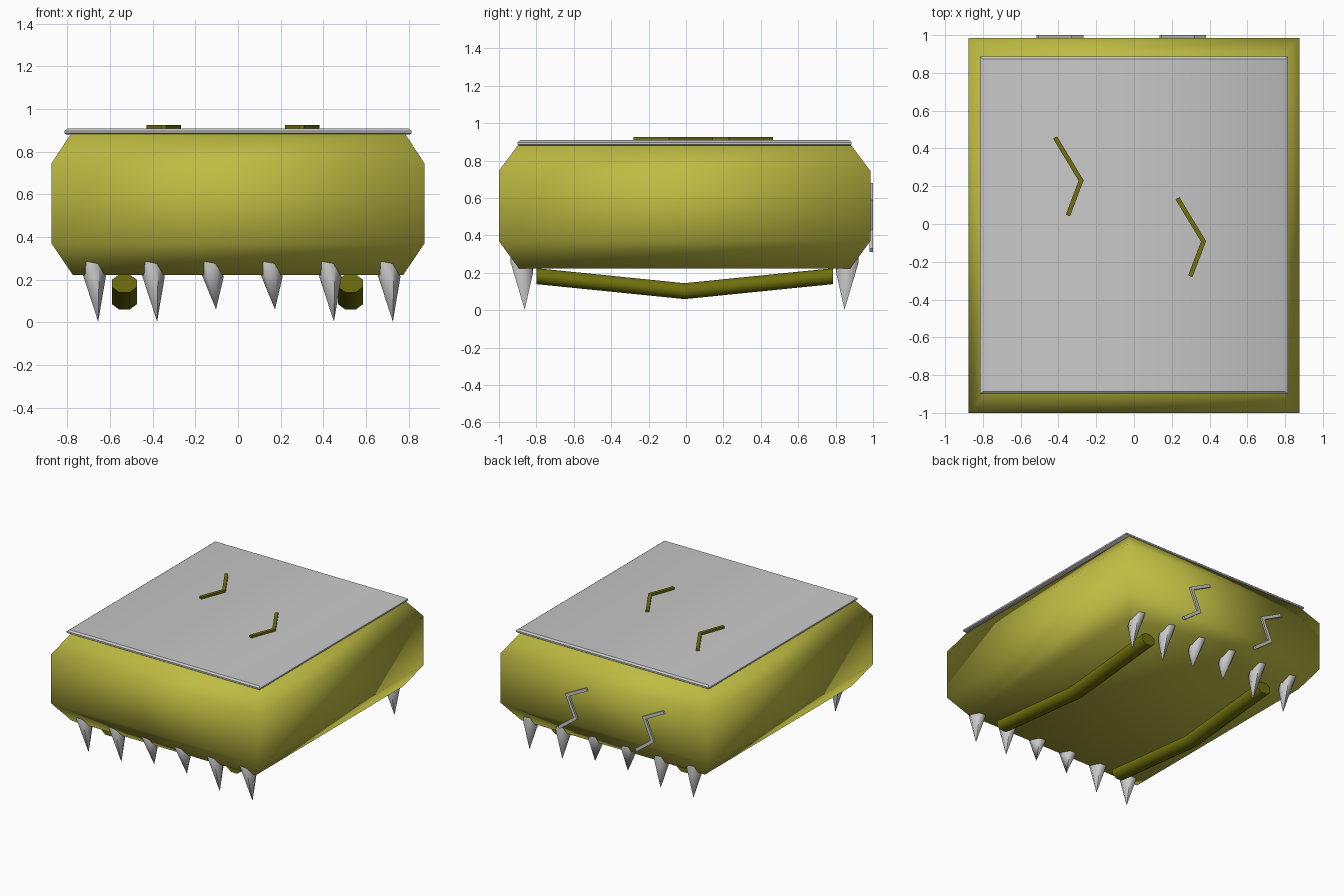
import bpy, bmesh, math
from mathutils import Vector

if "Cube" in bpy.data.objects:
    bpy.data.objects.remove(bpy.data.objects["Cube"])

CY = -0.0075  # body centre along y


def material(name, rgb):
    m = bpy.data.materials.new(name)
    m.diffuse_color = (*rgb, 1)
    m.use_nodes = True
    m.node_tree.nodes["Principled BSDF"].inputs["Base Color"].default_value = m.diffuse_color
    return m


YELLOW = material("olive yellow", (0.52, 0.50, 0.055))
DARK = material("dark olive", (0.16, 0.16, 0.004))
GREY = material("light grey", (0.58, 0.58, 0.58))


def finish(name, bm, mat, smooth=None):
    bmesh.ops.recalc_face_normals(bm, faces=bm.faces)
    me = bpy.data.meshes.new(name)
    bm.to_mesh(me)
    bm.free()
    me.materials.append(mat)
    ob = bpy.data.objects.new(name, me)
    bpy.context.collection.objects.link(ob)
    if smooth:
        bpy.ops.object.select_all(action='DESELECT')
        ob.select_set(True)
        bpy.context.view_layer.objects.active = ob
        bpy.ops.object.shade_smooth_by_angle(angle=math.radians(smooth))
    return ob


def loft(bm, rings):
    """Skin a list of equal-length point rings and cap both ends."""
    vs = [[bm.verts.new(p) for p in r] for r in rings]
    n = len(vs[0])
    for a, b in zip(vs, vs[1:]):
        for i in range(n):
            j = (i + 1) % n
            bm.faces.new((a[i], a[j], b[j], b[i]))
    bm.faces.new(vs[0])
    bm.faces.new(vs[-1])


def rect(x, y, z):
    return [(-x, CY - y, z), (x, CY - y, z), (x, CY + y, z), (-x, CY + y, z)]


def strip(name, pts, width, lift, mat):
    """Flat mitred ribbon along 2D pts; lift(u, v, k) gives 3D, k = 0 or 1."""
    pts = [Vector(p) for p in pts]
    bm = bmesh.new()
    rings = []
    for i, p in enumerate(pts):
        d0 = (p - pts[max(i - 1, 0)]).normalized()
        d1 = (pts[min(i + 1, len(pts) - 1)] - p).normalized()
        t = (d0 + d1).normalized()
        n = Vector((-t.y, t.x))
        n *= width / 2 / max(0.5, abs(t.dot(d1 if d1.length else d0)))
        a, b = p + n, p - n
        rings.append([lift(*a, 0), lift(*b, 0), lift(*b, 1), lift(*a, 1)])
    loft(bm, rings)
    finish(name, bm, mat)


# Body: chamfered block, smooth all over
bm = bmesh.new()
loft(bm, [rect(0.775, 0.885, 0.222), rect(0.875, 0.993, 0.37),
          rect(0.875, 0.993, 0.745), rect(0.78, 0.885, 0.89)])
finish("body", bm, YELLOW, 180)

# Top plate with softened edges
bm = bmesh.new()
loft(bm, [rect(0.805, 0.885, 0.881), rect(0.815, 0.893, 0.887),
          rect(0.815, 0.893, 0.898), rect(0.80, 0.88, 0.909)])
finish("top_plate", bm, GREY, 40)

# Bent marks on the top plate
for k, (dx, dy) in enumerate([(0, 0), (0.648, -0.322)]):
    pts = [(-0.418 + dx, 0.458 + dy), (-0.28 + dx, 0.23 + dy), (-0.35 + dx, 0.045 + dy)]
    strip(f"top_mark_{k + 1}", pts, 0.024,
          lambda u, v, s: (u, v, 0.905 + 0.02 * s), DARK)

# Zigzag marks on the back
for k, dx in enumerate([0, -0.65]):
    pts = [(0.14 + dx, 0.67), (0.305 + dx, 0.585), (0.235 + dx, 0.425), (0.375 + dx, 0.32)]
    strip(f"back_mark_{k + 1}", pts, 0.024,
          lambda u, v, s: (u, 0.982 + 0.018 * s, v), GREY)

# Runners underneath: shallow V-shaped bars
for name, x in (("left_runner", -0.533), ("right_runner", 0.528)):
    bm = bmesh.new()
    rings = []
    for y, z in ((-0.793, 0.182), (0, 0.102), (0.793, 0.182)):
        ring = []
        for i in range(8):
            a = math.tau * (i + 0.5) / 8
            ring.append((x + 0.063 * math.cos(a), CY + y, z + 0.046 * math.sin(a)))
        rings.append(ring)
    loft(bm, rings)
    finish(name, bm, DARK, 60)

# Teeth: slightly slanted spikes rooted in the lower slope, front and back
for side, sy in (("front", -1), ("back", 1)):
    for k in range(6):
        x = -0.683 + 0.2765 * k
        tip_z = 0.06 if k in (2, 3) else 0.003
        bm = bmesh.new()
        ring = []
        for i in range(6):
            a = math.tau * i / 6
            c, s = math.cos(a), math.sin(a)
            ring.append(bm.verts.new((x + 0.063 * c, CY + sy * (0.87 + 0.07 * s),
                                      0.247 - 0.032 * c + 0.03 * s)))
        tip = bm.verts.new((x + 0.027, CY + sy * 0.855, tip_z))
        root = bm.verts.new((x - 0.02, CY + sy * 0.87, 0.42))
        for i in range(6):
            j = (i + 1) % 6
            bm.faces.new((ring[i], ring[j], tip))
            bm.faces.new((ring[j], ring[i], root))
        finish(f"{side}_tooth_{k + 1}", bm, GREY, 62)
